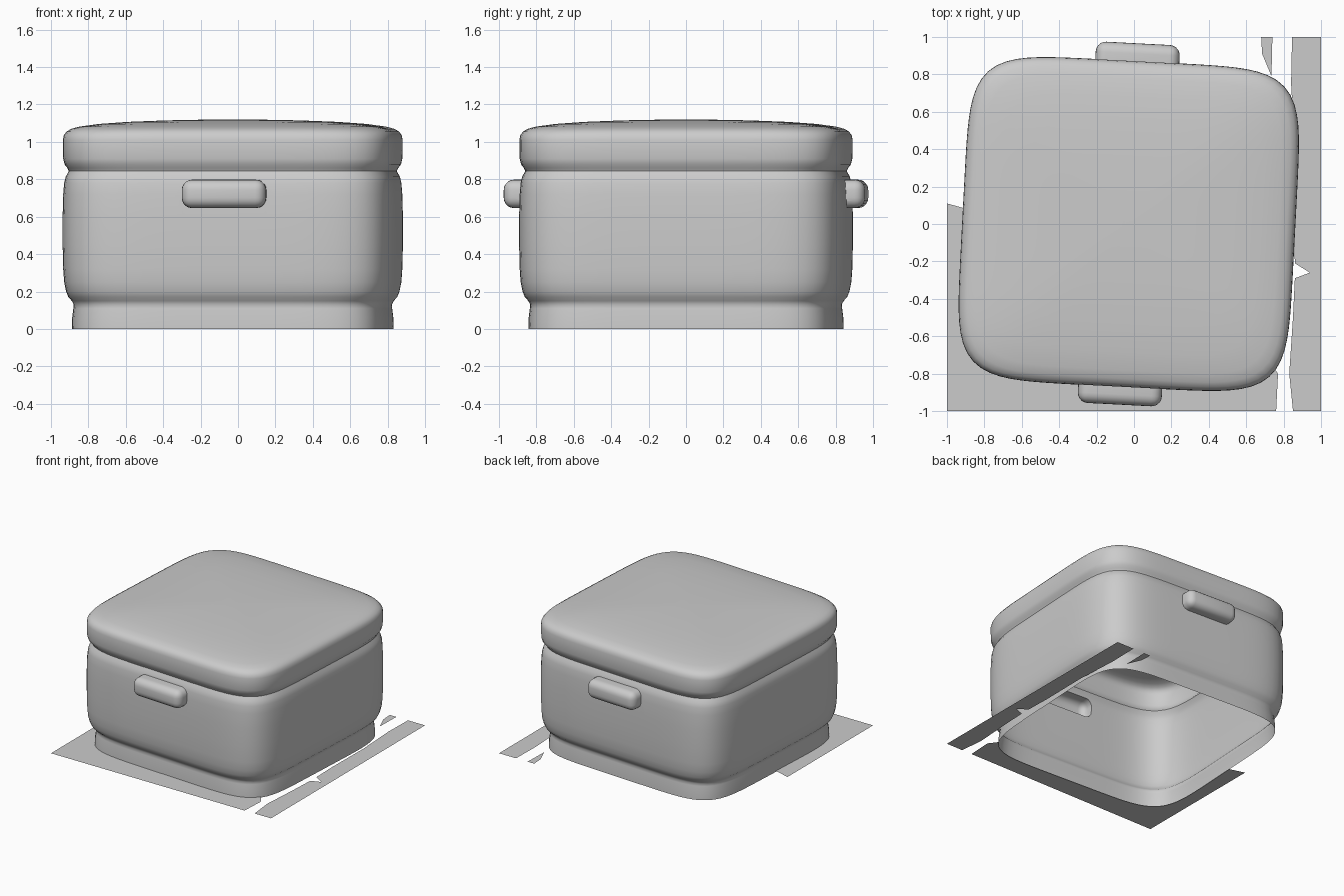
import bpy, bmesh, math
from mathutils import Matrix, Vector

if "Cube" in bpy.data.objects:
    bpy.data.objects.remove(bpy.data.objects["Cube"])

SEG, POWER = 128, 6.0
PLACE = Matrix.Translation((-0.028, 0, 0)) @ Matrix.Rotation(math.radians(-3), 4, 'Z')


def outline(angle, half, z):
    """Point on the rounded-square cross-section."""
    c, s = math.cos(angle), math.sin(angle)
    r = (abs(c) ** POWER + abs(s) ** POWER) ** (-1 / POWER)
    return PLACE @ Vector((half * r * c, (half - 0.018) * r * s if half > 0.1 else half * r * s, z))


def finish(bm, name, smooth=True):
    me = bpy.data.meshes.new(name)
    bm.to_mesh(me)
    bm.free()
    ob = bpy.data.objects.new(name, me)
    bpy.context.collection.objects.link(ob)
    for p in me.polygons:
        p.use_smooth = smooth
    return ob


def loft(name, profile, cap_bottom, cap_top):
    bm = bmesh.new()
    rings = [[bm.verts.new(outline(2 * math.pi * i / SEG, h, z)) for i in range(SEG)]
             for h, z in profile]
    for a, b in zip(rings, rings[1:]):
        for i in range(SEG):
            j = (i + 1) % SEG
            bm.faces.new((a[i], a[j], b[j], b[i]))
    if cap_bottom:
        bm.faces.new(rings[0][::-1])
    if cap_top:
        bm.faces.new(rings[-1])
    return finish(bm, name)


# Box body with a stepped foot
body = loft("box_body", [
    (0.842, 0), (0.840, 0.06), (0.834, 0.11), (0.832, 0.13), (0.842, 0.15),
    (0.860, 0.17), (0.872, 0.20), (0.882, 0.25), (0.887, 0.32), (0.890, 0.45),
    (0.890, 0.60), (0.887, 0.72), (0.882, 0.78), (0.874, 0.815), (0.862, 0.835),
    (0.858, 0.845)], True, True)

# Domed lid
loft("lid", [
    (0.858, 0.845), (0.865, 0.86), (0.880, 0.88), (0.887, 0.91), (0.889, 0.96),
    (0.889, 1.01), (0.884, 1.035), (0.870, 1.055), (0.845, 1.07), (0.80, 1.082),
    (0.70, 1.096), (0.55, 1.107), (0.35, 1.115), (0.15, 1.119), (0.02, 1.12)],
    False, True)

# Hollow handles merged into the front and back walls
for side in (-1, 1):
    bm = bmesh.new()
    bmesh.ops.create_cube(bm, size=1)
    bmesh.ops.scale(bm, vec=(0.45, 0.20, 0.152), verts=bm.verts)
    bmesh.ops.bevel(bm, geom=bm.edges[:], offset=0.055, segments=5, profile=0.5,
                    affect='EDGES')
    bmesh.ops.transform(bm, verts=bm.verts,
                        matrix=PLACE @ Matrix.Translation((0, side * 0.867, 0.722)))
    handle = finish(bm, "handle")
    bpy.context.view_layer.objects.active = body
    mod = body.modifiers.new("handle_union", 'BOOLEAN')
    mod.operation, mod.solver, mod.object = 'UNION', 'EXACT', handle
    bpy.ops.object.modifier_apply(modifier=mod.name)
    bpy.data.objects.remove(handle)

# Open the body into a thin shell
bm = bmesh.new()
bm.from_mesh(body.data)
caps = [f for f in bm.faces
        if all(v.co.z < 0.001 for v in f.verts) or all(v.co.z > 0.844 for v in f.verts)]
bmesh.ops.delete(bm, geom=caps, context='FACES')
bm.to_mesh(body.data)
bm.free()
bpy.ops.object.select_all(action='DESELECT')
body.select_set(True)
bpy.ops.object.shade_smooth_by_angle(angle=math.radians(40))


# Torn ground sheet around the foot
def sheet(name, points):
    bm = bmesh.new()
    bm.faces.new([bm.verts.new((x, y, 0.008)) for x, y in points])
    bmesh.ops.recalc_face_normals(bm, faces=bm.faces)
    if bm.faces[:][0].normal.z < 0:
        bmesh.ops.reverse_faces(bm, faces=bm.faces[:])
    bmesh.ops.triangulate(bm, faces=bm.faces[:])
    finish(bm, name, False)


foot = [outline(math.radians(a), 0.842, 0) for a in range(-42, -184, -2)]
sheet("ground_sheet_front", [(-1, 0.11), (-1, -1), (0.76, -1), (0.77, -0.8)]
      + [(p.x, p.y) for p in foot])
sheet("ground_sheet_right", [
    (0.85, -1), (1, -1), (1, 1), (0.845, 1), (0.84, 0.75), (0.86, 0.4), (0.855, 0),
    (0.86, -0.21), (0.94, -0.26), (0.86, -0.29), (0.85, -0.5), (0.83, -0.8)])
sheet("ground_sheet_scrap", [(0.68, 1), (0.685, 0.91), (0.735, 0.79), (0.74, 1)])
